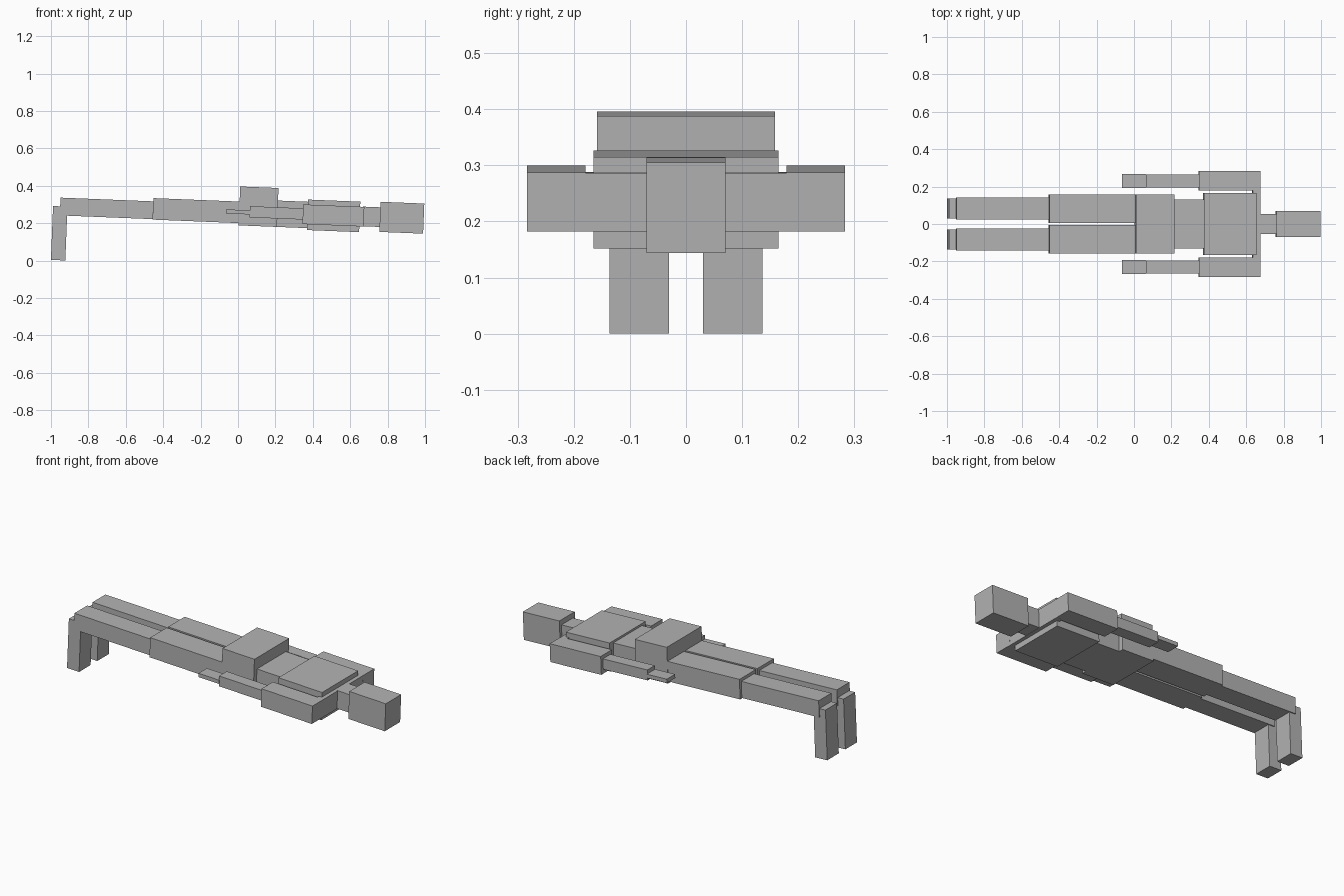
import bpy
import math

TILT = math.radians(2.3)  # whole body leans down slightly towards the head

grey = bpy.data.materials.new("plain grey")
grey.diffuse_color = (0.45, 0.45, 0.45, 1)


def box(name, centre, size):
    """Tilted box given by its centre and its size."""
    bpy.ops.mesh.primitive_cube_add(size=1, location=centre, rotation=(0, TILT, 0))
    ob = bpy.context.object
    ob.name = name
    ob.scale = size
    ob.data.materials.append(grey)
    return ob


def pair(name, centre, size):
    """Left and right copies of a limb part."""
    x, y, z = centre
    for side, s in (("left", 1), ("right", -1)):
        box(f"{side}_{name}", (x, s * y, z), size)


# Trunk and head
box("hips", (0.11, 0, 0.288), (0.205, 0.318, 0.208))
box("waist", (0.295, 0, 0.247), (0.18, 0.264, 0.141))
box("chest", (0.511, 0, 0.239), (0.28, 0.33, 0.163))
box("collar", (0.653, 0, 0.235), (0.04, 0.38, 0.105))
box("neck", (0.715, 0, 0.234), (0.10, 0.105, 0.105))
box("head", (0.876, 0, 0.229), (0.234, 0.141, 0.161))

# Arms
pair("upper_arm", (0.51, 0.231, 0.241), (0.327, 0.104, 0.105))
pair("forearm", (0.205, 0.229, 0.255), (0.285, 0.069, 0.06))
pair("hand", (0.0, 0.23, 0.26), (0.13, 0.077, 0.022))

# Legs and feet
pair("thigh", (-0.22, 0.082, 0.267), (0.47, 0.151, 0.115))
pair("shin", (-0.703, 0.083, 0.279), (0.496, 0.117, 0.095))
pair("foot", (-0.956, 0.083, 0.146), (0.077, 0.106, 0.288))
